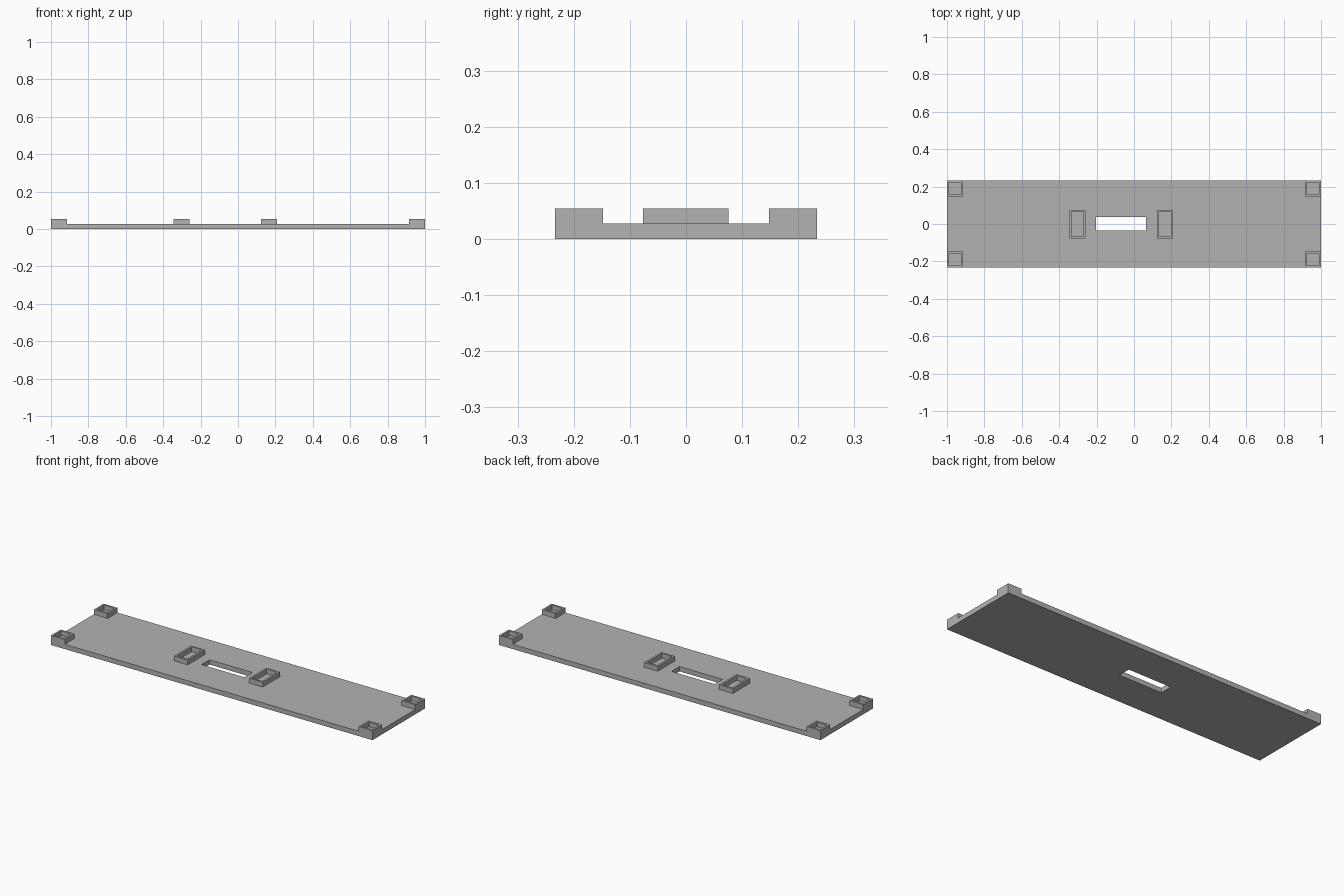
import bpy
import bmesh

if "Cube" in bpy.data.objects:
    bpy.data.objects.remove(bpy.data.objects["Cube"], do_unlink=True)

HALF_DEPTH = 0.2335
PLATE_TOP = 0.027
RIM_TOP = 0.054
WALL = 0.011
CORNER = 0.086

grey = bpy.data.materials.new("mid grey")
grey.use_nodes = True
colour = (0.45, 0.45, 0.45, 1)
grey.diffuse_color = colour
grey.node_tree.nodes["Principled BSDF"].inputs["Base Color"].default_value = colour


def rect_ring(name, outer, inner, z0, z1, bottom):
    """Upright block with a rectangular opening; rects are (x0, x1, y0, y1)."""
    bm = bmesh.new()

    def loop(rect, z):
        x0, x1, y0, y1 = rect
        return [bm.verts.new((x, y, z)) for x, y in
                ((x0, y0), (x1, y0), (x1, y1), (x0, y1))]

    out_low, out_high = loop(outer, z0), loop(outer, z1)
    in_low, in_high = loop(inner, z0), loop(inner, z1)
    bands = [(out_low, out_high), (out_high, in_high), (in_high, in_low)]
    if bottom:
        bands.append((in_low, out_low))
    for a, b in bands:
        for i in range(4):
            j = (i + 1) % 4
            bm.faces.new((a[i], a[j], b[j], b[i]))
    mesh = bpy.data.meshes.new(name)
    bm.to_mesh(mesh)
    bm.free()
    mesh.materials.append(grey)
    obj = bpy.data.objects.new(name, mesh)
    bpy.context.collection.objects.link(obj)
    return obj


def socket(name, x0, x1, y0, y1):
    """Thin-walled socket rim standing on the plate."""
    inner = (x0 + WALL, x1 - WALL, y0 + WALL, y1 - WALL)
    return rect_ring(name, (x0, x1, y0, y1), inner, PLATE_TOP, RIM_TOP, False)


# Base plate with its off-centre slot
rect_ring("base_plate", (-1, 1, -HALF_DEPTH, HALF_DEPTH),
          (-0.203, 0.064, -0.034, 0.037), 0, PLATE_TOP, True)

# Square sockets flush with the four corners
for side, sx in (("left", 1), ("right", -1)):
    for end, sy in (("back", 1), ("front", -1)):
        xs = sorted((sx, sx * (1 - CORNER)))
        ys = sorted((sy * HALF_DEPTH, sy * (HALF_DEPTH - CORNER)))
        socket(f"{end}_{side}_corner_socket", *xs, *ys)

# Long sockets on either side of the slot
for side, x in (("right", -0.345), ("left", 0.122)):
    socket(f"{side}_middle_socket", x, x + CORNER, -0.077, 0.076)
